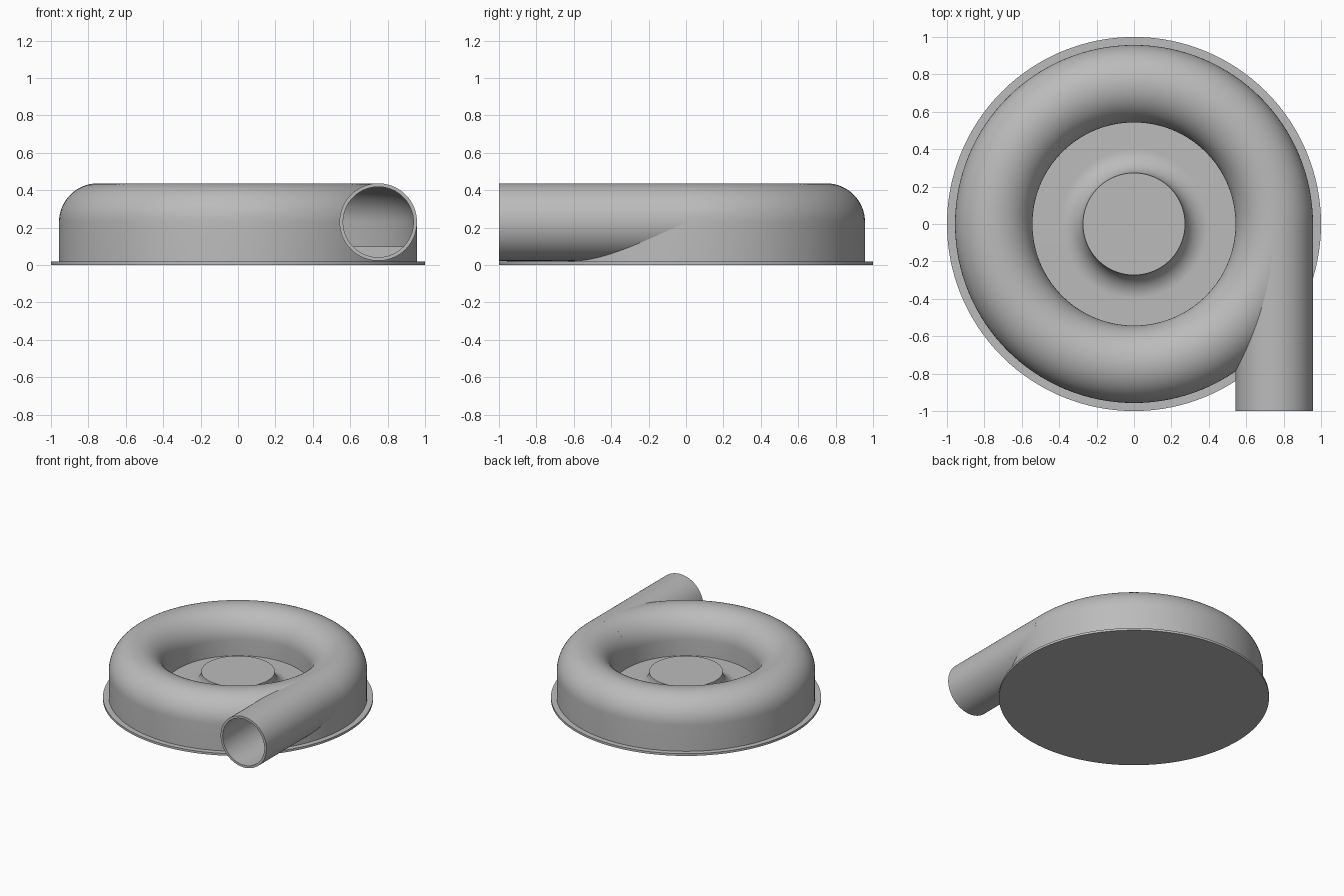
import bpy, bmesh
from math import sin, cos, pi, radians
from mathutils import Vector, Matrix

cube = bpy.data.objects.get("Cube")
if cube:
    bpy.data.objects.remove(cube, do_unlink=True)

SEGMENTS = 128
RING, AXIS_Z = 0.75, 0.23          # centre of the scroll section
OUTER, BORE = 0.207, 0.188         # section radii
FLOOR, PLATE = 0.10, 0.018
HUB, HUB_TOP = 0.273, 0.225

grey = bpy.data.materials.new("plain grey")
grey.use_nodes = True
colour = (0.5, 0.5, 0.5, 1)
grey.diffuse_color = colour
grey.node_tree.nodes["Principled BSDF"].inputs["Base Color"].default_value = colour


def arc(cx, cz, r, start, end, steps=20):
    angles = [radians(start + (end - start) * i / steps) for i in range(steps + 1)]
    return [(cx + r * cos(a), cz + r * sin(a)) for a in angles]


def lathe(name, profile, closed=False):
    """Spin an (r, z) profile around the vertical axis."""
    bm = bmesh.new()
    verts = [bm.verts.new((r, 0, z)) for r, z in profile]
    edges = [bm.edges.new(pair) for pair in zip(verts, verts[1:])]
    if closed:
        edges.append(bm.edges.new((verts[-1], verts[0])))
    bmesh.ops.spin(bm, geom=verts + edges, axis=(0, 0, 1), cent=(0, 0, 0),
                   angle=2 * pi, steps=SEGMENTS, use_merge=True)
    bmesh.ops.remove_doubles(bm, verts=bm.verts, dist=0.0001)
    return finish(name, bm)


def finish(name, bm):
    bmesh.ops.recalc_face_normals(bm, faces=bm.faces)
    mesh = bpy.data.meshes.new(name)
    bm.to_mesh(mesh)
    bm.free()
    mesh.materials.append(grey)
    obj = bpy.data.objects.new(name, mesh)
    bpy.context.collection.objects.link(obj)
    return obj


def along_y(obj, start):
    """Lay an upright part down so that it runs from y = start along +y."""
    obj.data.transform(Matrix.Translation(Vector((RING, start, AXIS_Z)))
                       @ Matrix.Rotation(-pi / 2, 4, 'X'))
    return obj


def cut(obj, cutter):
    mod = obj.modifiers.new("cut", 'BOOLEAN')
    mod.operation, mod.solver, mod.object = 'DIFFERENCE', 'EXACT', cutter
    bpy.context.view_layer.objects.active = obj
    bpy.ops.object.modifier_apply(modifier=mod.name)
    bpy.data.objects.remove(cutter, do_unlink=True)


# Base plate
base_plate = lathe("base_plate", [(0, 0), (1, 0), (1, PLATE), (0, PLATE)])

# Scroll housing with its sunken floor and flared hub
flare = HUB_TOP - FLOOR
housing = lathe("scroll_housing",
                [(0, PLATE / 2), (RING + OUTER, PLATE / 2)]
                + arc(RING, AXIS_Z, OUTER, 0, 180, 32)
                + [(RING - OUTER, FLOOR)]
                + arc(HUB + flare, HUB_TOP, flare, 270, 180)
                + [(0, HUB_TOP)])

# Hollow channel inside the scroll
channel = lathe("channel_cutter",
                [(RING - BORE, FLOOR), (RING + BORE, FLOOR)]
                + arc(RING, AXIS_Z, BORE, 0, 180, 32), closed=True)
cut(housing, channel)

# Opening where the outlet enters the scroll
gap = BORE + 0.007
cut(housing, along_y(lathe("bore_cutter", [(0, 0), (gap, 0), (gap, 1.1), (0, 1.1)]), -1.1))

# Outlet pipe, tangent to the scroll
pipe = along_y(lathe("outlet_pipe", [(BORE, 0), (OUTER, 0), (OUTER, 1), (BORE, 1)],
                     closed=True), -1)

# Smooth shading with crisp edges
bpy.ops.object.select_all(action='DESELECT')
for obj in (base_plate, housing, pipe):
    obj.select_set(True)
bpy.context.view_layer.objects.active = housing
bpy.ops.object.shade_smooth_by_angle(angle=radians(30))
